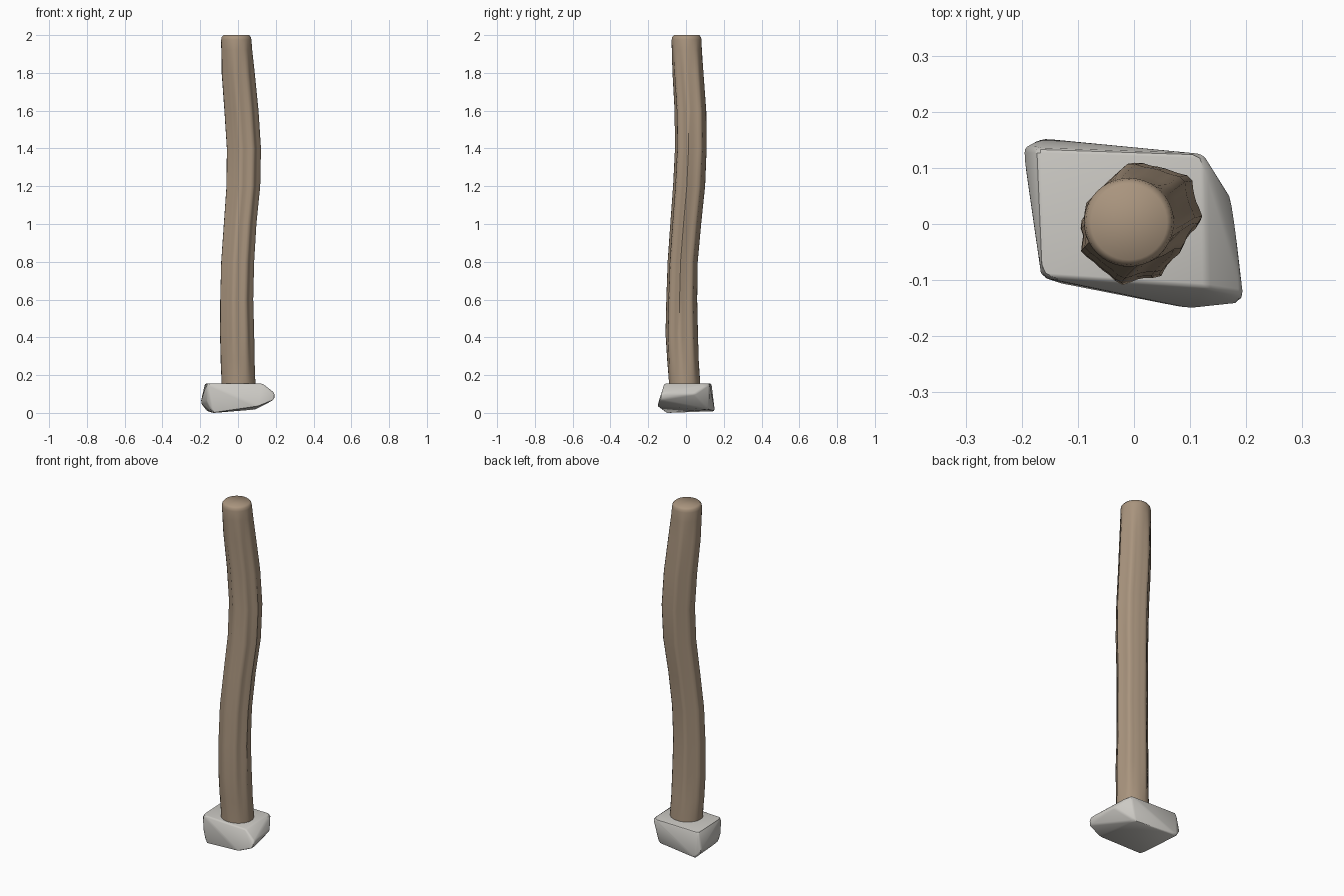
import bpy, bmesh
from math import sin, cos, pi, radians, exp

if "Cube" in bpy.data.objects:
    bpy.data.objects.remove(bpy.data.objects["Cube"])


def finish(name, bm, color, angle):
    bmesh.ops.recalc_face_normals(bm, faces=bm.faces)
    mesh = bpy.data.meshes.new(name)
    bm.to_mesh(mesh)
    bm.free()
    obj = bpy.data.objects.new(name, mesh)
    bpy.context.collection.objects.link(obj)
    mat = bpy.data.materials.new(name + "_colour")
    mat.diffuse_color = (*color, 1)
    mat.use_nodes = True
    mat.node_tree.nodes["Principled BSDF"].inputs["Base Color"].default_value = mat.diffuse_color
    mesh.materials.append(mat)
    bpy.ops.object.select_all(action='DESELECT')
    obj.select_set(True)
    bpy.context.view_layer.objects.active = obj
    bpy.ops.object.shade_smooth_by_angle(angle=radians(angle))
    return obj


# Crooked wooden post: (z, centre x, centre y, half width x, half width y, lobe depth)
rings = [
    (0.09, 0.002, -0.008, 0.088, 0.083, 0.0),
    (0.17, 0.002, -0.008, 0.090, 0.083, 0.1),
    (0.28, -0.003, -0.015, 0.089, 0.083, 0.6),
    (0.42, -0.006, -0.021, 0.088, 0.084, 1.0),
    (0.60, -0.008, -0.021, 0.085, 0.080, 1.0),
    (0.80, -0.003, -0.016, 0.085, 0.078, 1.0),
    (1.00, 0.010, 0.000, 0.084, 0.080, 1.0),
    (1.20, 0.027, 0.018, 0.087, 0.083, 1.0),
    (1.40, 0.030, 0.027, 0.088, 0.082, 1.0),
    (1.60, 0.017, 0.025, 0.088, 0.082, 1.0),
    (1.80, 0.000, 0.012, 0.086, 0.081, 0.8),
    (1.92, -0.007, 0.005, 0.082, 0.080, 0.3),
    (1.975, -0.009, 0.003, 0.080, 0.079, 0.0),
    (1.99, -0.009, 0.003, 0.077, 0.076, 0.0),
    (2.00, -0.009, 0.003, 0.068, 0.067, 0.0),
]
lobes = [107, 40, -10, -55, -100, -162, 165]
SIDES = 40


def lobe(a):
    total = 0
    for c in lobes:
        d = (a - radians(c) + pi) % (2 * pi) - pi
        total += exp(-(d / 0.2) ** 2)
    return total


bm = bmesh.new()
loops = []
for z, cx, cy, rx, ry, depth in rings:
    loop = []
    for i in range(SIDES):
        a = 2 * pi * i / SIDES
        k = 1 + depth * (0.13 * lobe(a) - 0.075)
        loop.append(bm.verts.new((cx + rx * k * cos(a), cy + ry * k * sin(a), z)))
    loops.append(loop)
for lo, hi in zip(loops, loops[1:]):
    for i in range(SIDES):
        j = (i + 1) % SIDES
        bm.faces.new((lo[i], lo[j], hi[j], hi[i]))
bm.faces.new(loops[0][::-1])
bm.faces.new(loops[-1])
finish("wooden_post", bm, (0.40, 0.30, 0.21), 50)

# Rough foundation stone: hull of its corner points, edges softened
corners = [
    # top
    (-0.175, 0.135, 0.155), (0.125, 0.125, 0.155),
    (0.130, -0.115, 0.155), (-0.165, -0.095, 0.155),
    # side bulges
    (0.175, 0.045, 0.10), (0.195, -0.125, 0.105), (0.192, -0.142, 0.07),
    (-0.198, 0.135, 0.055), (-0.165, -0.085, 0.06),
    # underside
    (-0.165, 0.153, 0.010), (0.090, 0.120, 0.018),
    (0.105, -0.152, 0.035), (-0.135, -0.105, 0.0),
]
bm = bmesh.new()
for p in corners:
    bm.verts.new(p)
hull = bmesh.ops.convex_hull(bm, input=bm.verts)
bmesh.ops.dissolve_limit(bm, angle_limit=radians(8), verts=bm.verts, edges=bm.edges)
bmesh.ops.bevel(bm, geom=bm.edges[:], offset=0.008, segments=2,
                profile=0.5, affect='EDGES', clamp_overlap=True)
low = min(v.co.z for v in bm.verts)
for v in bm.verts:
    v.co.z -= low * (1 - v.co.z / 0.155)
finish("foundation_stone", bm, (0.60, 0.585, 0.55), 35)
